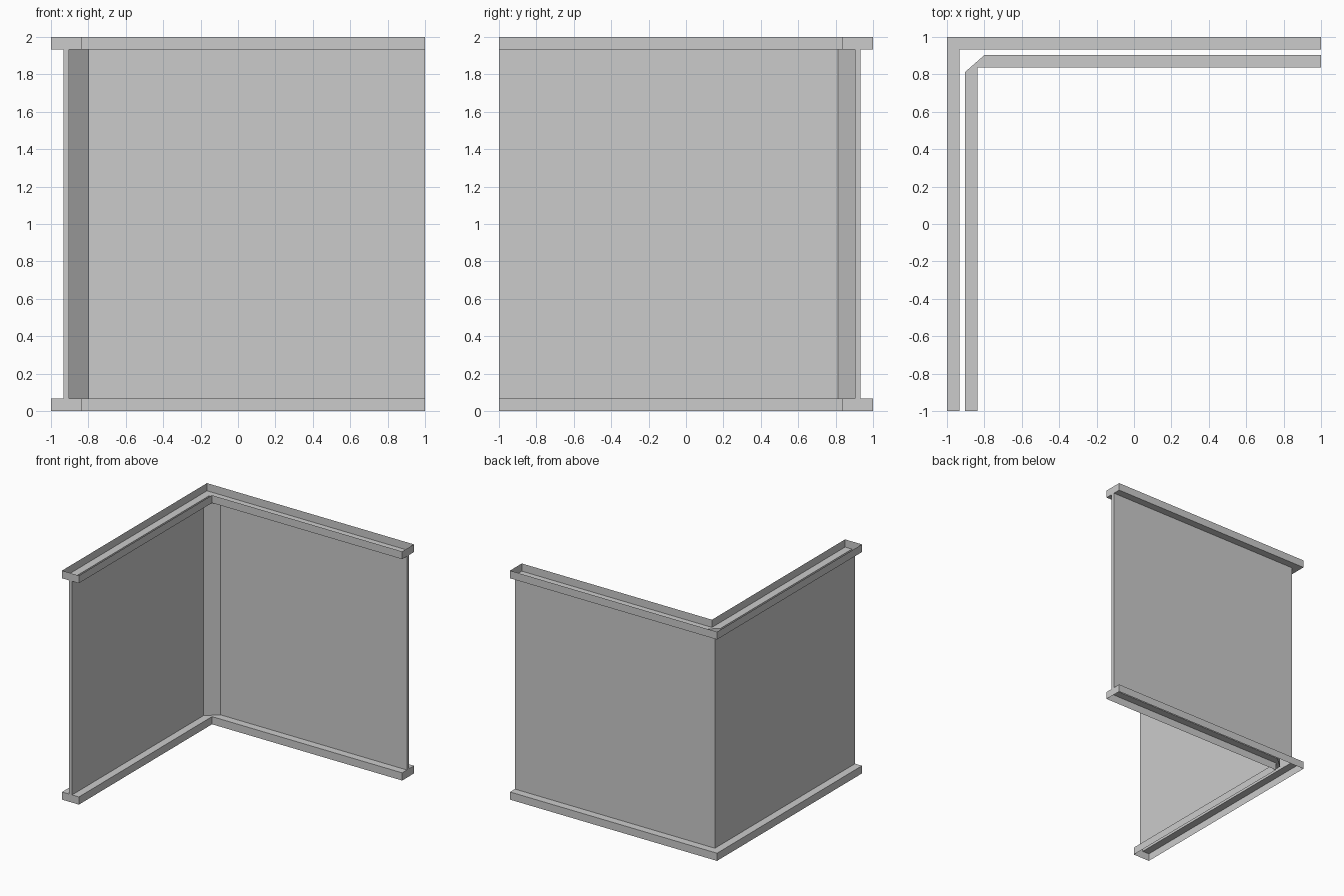
import bpy

if "Cube" in bpy.data.objects:
    bpy.data.objects.remove(bpy.data.objects["Cube"])

# Plan outlines of the L-shaped corner: outer path, then inner path back.
# The trim's inner corner is doubled so it pairs with the chamfered wall corner.
TRIM = [(-1, -1), (-1, 1), (1, 1),
        (1, .837), (-.837, .837), (-.837, .837), (-.837, -1)]
WALL = [(-.933, -1), (-.933, .933), (1, .933),
        (1, .903), (-.8, .903), (-.903, .813), (-.903, -1)]
ENDS = (2, 6)          # outline edges that close the two open ends
H, T = 2.0, .067       # total height, trim height


def shell(name, levels):
    """Skin a stack of (outline, z) levels into one open-ended hollow shell."""
    index, verts, faces = {}, [], []

    def vid(p, z):
        key = (p[0], p[1], z)
        if key not in index:
            index[key] = len(verts)
            verts.append(key)
        return index[key]

    for (a, za), (b, zb) in zip(levels, levels[1:]):
        for i in range(len(a)):
            if za == zb and i in ENDS:      # ledges have no area at the ends
                continue
            j = (i + 1) % len(a)
            ids = [vid(a[i], za), vid(b[i], zb), vid(b[j], zb), vid(a[j], za)]
            ids = list(dict.fromkeys(ids))
            if len(ids) > 2:
                faces.append(ids)
    mesh = bpy.data.meshes.new(name)
    mesh.from_pydata(verts, [], faces)
    mesh.update()
    obj = bpy.data.objects.new(name, mesh)
    bpy.context.collection.objects.link(obj)
    return obj


# Bottom skirting with its ledge up to the wall
shell("bottom_trim", [(TRIM, 0), (TRIM, T), (WALL, T)])
# Thin hollow wall with chamfered inside corner
shell("corner_wall", [(WALL, T), (WALL, H - T)])
# Top moulding, open above
shell("top_trim", [(WALL, H - T), (TRIM, H - T), (TRIM, H)])
